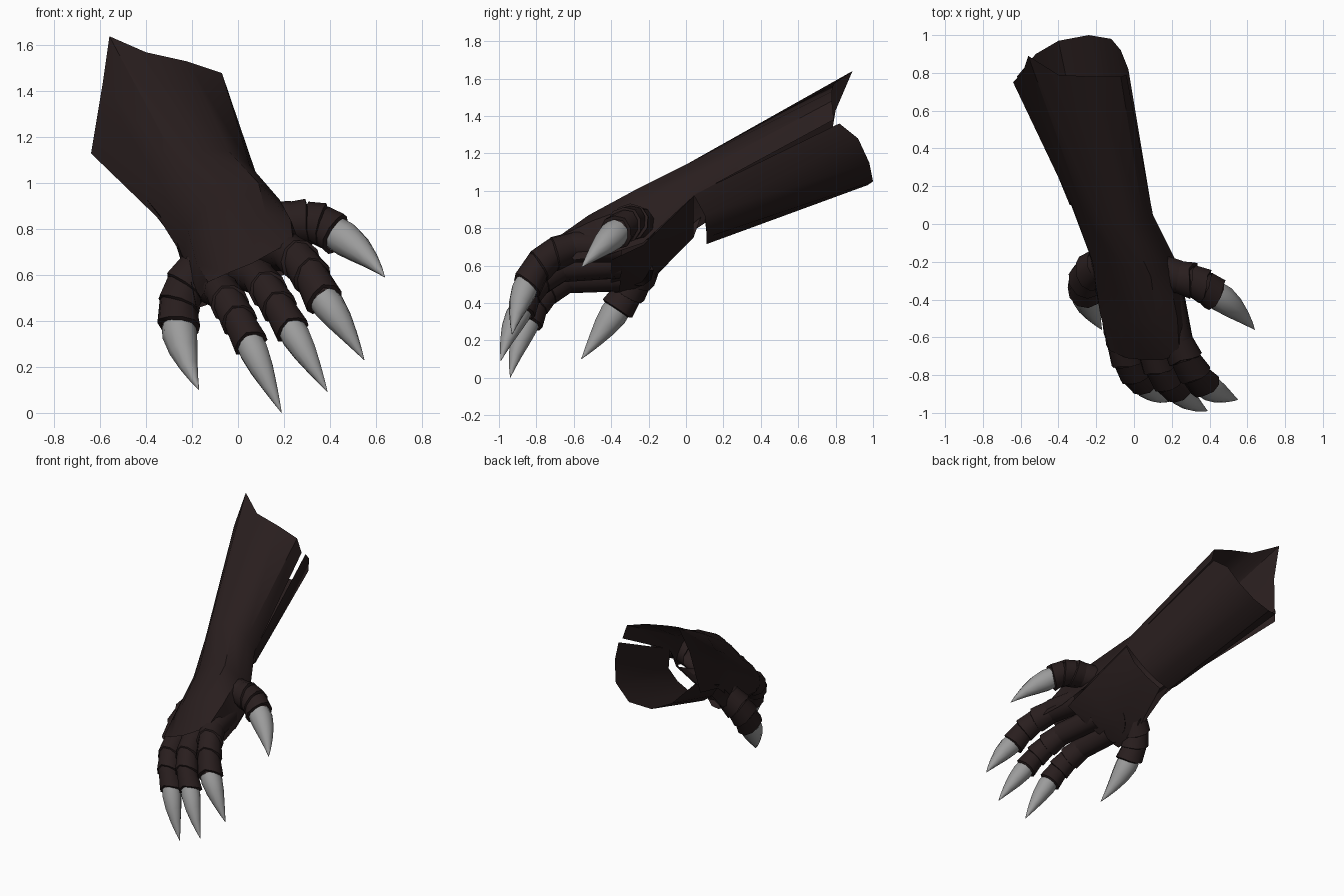
import bpy
import math
from mathutils import Vector

cube = bpy.data.objects.get("Cube")
if cube:
    bpy.data.objects.remove(cube, do_unlink=True)


def make_material(name, colour):
    mat = bpy.data.materials.new(name)
    mat.use_nodes = True
    mat.diffuse_color = (*colour, 1)
    shader = next(n for n in mat.node_tree.nodes if n.type == "BSDF_PRINCIPLED")
    shader.inputs["Base Color"].default_value = (*colour, 1)
    shader.inputs["Roughness"].default_value = 0.8
    return mat


leather = make_material("dark brown leather", (0.022, 0.013, 0.013))
horn = make_material("grey horn", (0.33, 0.33, 0.33))


def loft(name, rows, mat, closed=False, angle=40):
    """Skin a list of equally long point rows into one surface."""
    count = len(rows[0])
    verts = [tuple(p) for row in rows for p in row]
    faces = []
    for r in range(len(rows) - 1):
        for c in range(count if closed else count - 1):
            d = (c + 1) % count
            faces.append((r * count + c, r * count + d,
                          (r + 1) * count + d, (r + 1) * count + c))
    mesh = bpy.data.meshes.new(name)
    mesh.from_pydata(verts, [], faces)
    mesh.materials.append(mat)
    obj = bpy.data.objects.new(name, mesh)
    bpy.context.collection.objects.link(obj)
    bpy.ops.object.select_all(action="DESELECT")
    obj.select_set(True)
    bpy.context.view_layer.objects.active = obj
    bpy.ops.object.shade_smooth_by_angle(angle=math.radians(angle))
    return obj


def ring(centre, axis, outward, radius, chevron=0.0, sides=10):
    """Circle of points around an axis; chevron notches the outer side back."""
    axis = axis.normalized()
    up = (outward - axis * outward.dot(axis)).normalized()
    side = axis.cross(up)
    points = []
    for i in range(sides):
        a = math.tau * i / sides
        notch = max(0.0, 1 - 4 * min(i, sides - i) / sides)
        points.append(centre + (up * math.cos(a) + side * math.sin(a)) * radius
                      - axis * chevron * notch)
    return points


def bezier(a, b, c, t):
    return a.lerp(b, t).lerp(b.lerp(c, t), t)


# Upper shell: cuff with a pointed corner, wrist, back of hand, knuckles
loft("upper_arm_and_hand_plate", [
    [(-.64, .75, 1.13), (-.59, .8, 1.43), (-.56, .89, 1.64), (-.4, .79, 1.57),
     (-.22, .78, 1.53), (-.07, .78, 1.48), (-.04, .79, 1.38)],
    [(-.34, .12, .84), (-.32, .08, .95), (-.25, .02, 1.06), (-.16, 0, 1.14),
     (-.04, 0, 1.14), (.05, .03, 1.08), (.1, .05, .98)],
    [(-.24, -.12, .68), (-.22, -.2, .8), (-.14, -.25, .9), (-.02, -.27, .98),
     (.09, -.28, 1), (.18, -.25, .93), (.24, -.23, .72)],
    [(-.18, -.42, .53), (-.18, -.47, .65), (-.1, -.5, .75), (0, -.52, .82),
     (.12, -.52, .87), (.23, -.5, .84), (.28, -.44, .65)],
    [(-.16, -.58, .5), (-.13, -.67, .57), (-.04, -.71, .61), (.06, -.72, .65),
     (.15, -.72, .7), (.24, -.69, .75), (.31, -.6, .63)],
], leather)

# Underside of the forearm, left open at both ends, lowest on one side
loft("lower_arm_plate", [
    [(-.62, .78, 1.2), (-.52, .9, 1.08), (-.4, .97, 1.03), (-.24, 1, 1.05),
     (-.12, .98, 1.15), (-.07, .92, 1.28), (-.03, .82, 1.36)],
    [(-.34, .1, .86), (-.29, .11, .77), (-.22, .11, .715), (-.11, .11, .75),
     (-.01, .11, .8), (.07, .1, .87), (.1, .04, .98)],
], leather)

# Palm: flat tilted panel with one folded side
loft("palm_plate", [
    [(-.31, .08, .86), (-.2, .04, .75), (-.08, .04, .8), (.03, .04, .87), (.1, .04, .97)],
    [(-.23, -.18, .65), (-.19, -.23, .475), (-.06, -.24, .54), (.08, -.24, .61), (.24, -.23, .71)],
    [(-.2, -.38, .56), (-.18, -.38, .455), (-.05, -.4, .5), (.09, -.4, .55), (.26, -.4, .63)],
], leather)


def build_finger(name, radius, root, knuckle, bend, nail, tip):
    root, knuckle, bend, nail, tip = map(Vector, (root, knuckle, bend, nail, tip))
    outward = (bend - (knuckle + nail) / 2).normalized()

    # Inner finger sleeve, thicker where it meets the hand
    path = [root] + [bezier(knuckle, bend, nail, i / 4) for i in range(5)]
    rows = []
    for i, p in enumerate(path):
        axis = path[min(i + 1, len(path) - 1)] - path[max(i - 1, 0)]
        rows.append(ring(p, axis, outward, radius * (1.1 if i < 2 else 0.85)))
    loft(name + "_sleeve", rows, leather, closed=True)

    # Overlapping flared armour bands
    for band in range(3):
        start = bezier(knuckle, bend, nail, band / 3)
        end = bezier(knuckle, bend, nail, (band + 1.2) / 3)
        axis = end - start
        size = radius * (1.1 - 0.04 * band)
        rows = [ring(start, axis, outward, size * 0.92, radius * 0.5),
                ring(start.lerp(end, 0.95), axis, outward, size * 1.08, radius * 0.5),
                ring(end, axis, outward, size * 0.86, radius * 0.5)]
        loft(f"{name}_band_{band + 1}", rows, leather, closed=True, angle=50)

    # Curved claw
    control = (nail + tip) / 2 + outward * radius * 0.35
    rows = []
    for t, scale in ((0, .86), (.15, .9), (.4, .74), (.65, .47), (.85, .22), (1, .01)):
        axis = (control - nail).lerp(tip - control, t)
        rows.append(ring(bezier(nail, control, tip, t), axis, outward, radius * scale))
    loft(name + "_claw", rows, horn, closed=True, angle=60)


build_finger("outer_finger", .072, (-.1, -.36, .54), (-.07, -.63, .53),
             (-.03, -.8, .47), (.05, -.84, .31), (.19, -.94, 0))
build_finger("middle_finger", .072, (.03, -.36, .61), (.09, -.66, .59),
             (.14, -.84, .53), (.23, -.88, .37), (.39, -.99, .09))
build_finger("inner_finger", .078, (.17, -.36, .7), (.22, -.6, .7),
             (.29, -.78, .67), (.37, -.85, .5), (.55, -.93, .23))
build_finger("side_finger", .085, (-.09, -.26, .58), (-.19, -.22, .61),
             (-.28, -.27, .51), (-.26, -.36, .38), (-.17, -.56, .1))
build_finger("thumb", .085, (.1, -.24, .82), (.23, -.28, .83),
             (.36, -.3, .85), (.43, -.37, .78), (.64, -.56, .59))
